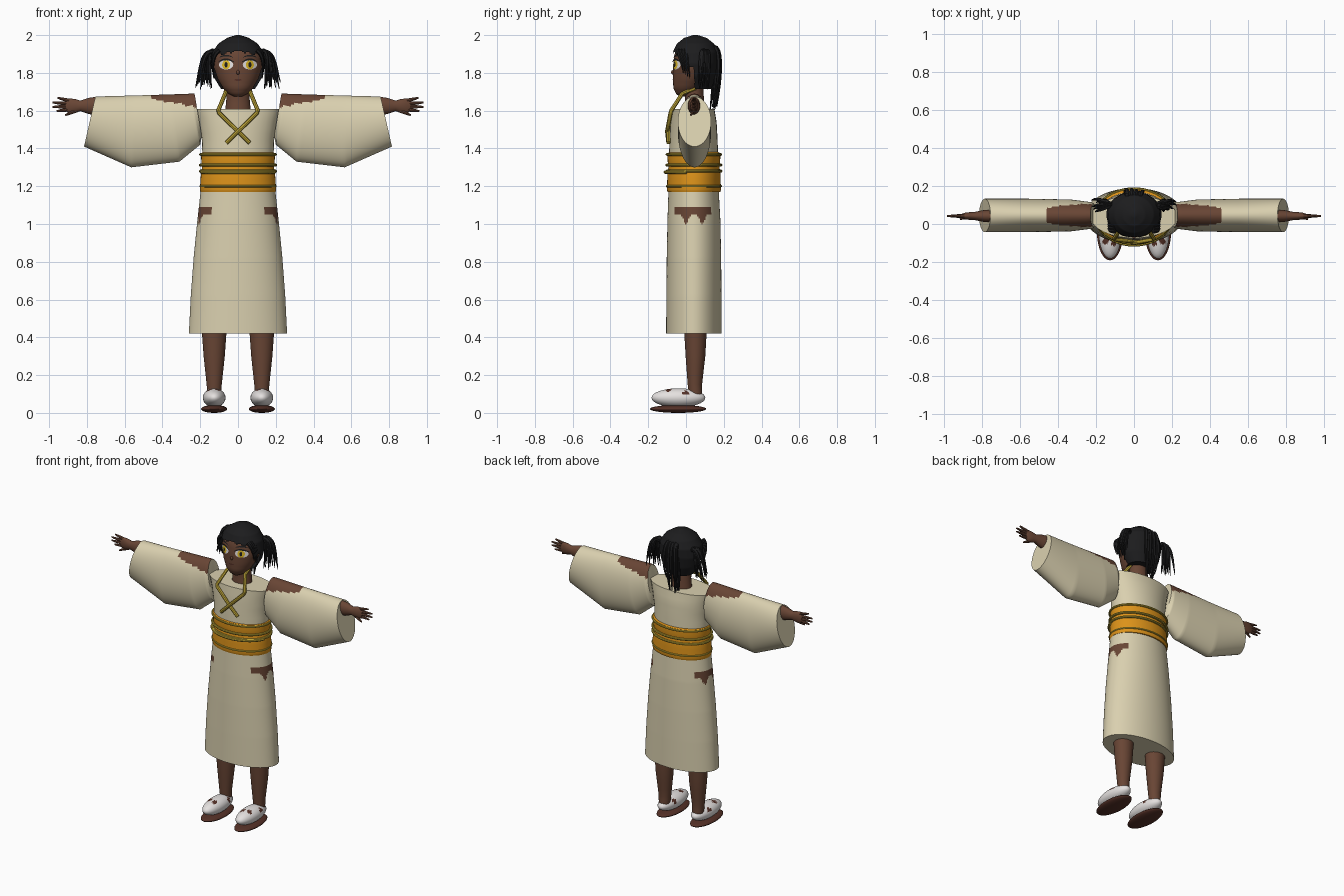
import bpy, bmesh, random
from math import sin, cos, pi, sqrt
from mathutils import Vector
from mathutils.geometry import interpolate_bezier

cube = bpy.data.objects.get("Cube")
if cube:
    bpy.data.objects.remove(cube)
random.seed(4)
SIDES = ((1, "left"), (-1, "right"))


def material(name, *rgb):
    m = bpy.data.materials.new(name)
    m.use_nodes = True
    m.diffuse_color = (*rgb, 1)
    bsdf = next(n for n in m.node_tree.nodes if n.type == 'BSDF_PRINCIPLED')
    bsdf.inputs["Base Color"].default_value = (*rgb, 1)
    bsdf.inputs["Roughness"].default_value = 0.8
    return m


skin = material("brown skin", 0.14, 0.06, 0.035)
cream = material("cream cloth", 0.70, 0.63, 0.43)
orange = material("orange sash", 0.72, 0.29, 0.01)
gold = material("gold cord", 0.52, 0.38, 0.04)
black = material("black hair", 0.012, 0.012, 0.013)
white = material("white", 0.78, 0.75, 0.74)
sole_red = material("dark red brown", 0.09, 0.03, 0.02)
amber = material("amber iris", 0.75, 0.5, 0.02)


def finish(name, bm, mats, rule=None):
    """Turn a bmesh into a smooth object; rule picks a material per face."""
    bmesh.ops.recalc_face_normals(bm, faces=bm.faces)
    if rule:
        for f in bm.faces:
            f.material_index = int(rule(f.calc_center_median()))
    me = bpy.data.meshes.new(name)
    bm.to_mesh(me)
    bm.free()
    for m in mats:
        me.materials.append(m)
    ob = bpy.data.objects.new(name, me)
    bpy.context.collection.objects.link(ob)
    bpy.ops.object.select_all(action='DESELECT')
    bpy.context.view_layer.objects.active = ob
    ob.select_set(True)
    bpy.ops.object.shade_smooth_by_angle(angle=0.7)
    return ob


def loft(bm, rings, caps=True, cyclic=False):
    loops = [[bm.verts.new(p) for p in r] for r in rings]
    pairs = list(zip(loops, loops[1:])) + ([(loops[-1], loops[0])] if cyclic else [])
    for a, b in pairs:
        for i in range(len(a)):
            j = (i + 1) % len(a)
            bm.faces.new((a[i], a[j], b[j], b[i]))
    if caps and not cyclic:
        bm.faces.new(loops[0])
        bm.faces.new(loops[-1])


def dense(sections, steps):
    out = []
    for a, b in zip(sections, sections[1:]):
        out += [tuple(p + (q - p) * k / steps for p, q in zip(a, b)) for k in range(steps)]
    return out + [sections[-1]]


def ellipse(z, rx, ry, cy, cx=0, n=32):
    return [(cx + rx * cos(2 * pi * i / n), cy + ry * sin(2 * pi * i / n), z) for i in range(n)]


def body(name, sections, mats, rule=None, steps=3, n=32, cx=0):
    bm = bmesh.new()
    loft(bm, [ellipse(*s, cx, n) for s in dense(sections, steps)])
    return finish(name, bm, mats, rule)


def tube(bm, path, radius, ref=(0, 1, 0), n=8, cyclic=False):
    """Sweep a circle; radius is a function of the way along the path."""
    path, rings = [Vector(p) for p in path], []
    last = len(path) - 1
    for i, p in enumerate(path):
        nxt = path[(i + 1) % len(path)] if cyclic else path[min(i + 1, last)]
        t = (nxt - path[i - 1 if cyclic else max(i - 1, 0)]).normalized()
        u = t.cross(Vector(ref)).normalized()
        v = t.cross(u)
        r = radius(i / last)
        rings.append([p + (u * cos(2 * pi * k / n) + v * sin(2 * pi * k / n)) * r for k in range(n)])
    loft(bm, rings, cyclic=cyclic)


def ball(name, centre, size, mats, rule=None):
    bm = bmesh.new()
    bmesh.ops.create_uvsphere(bm, u_segments=40, v_segments=28, radius=1)
    for v in bm.verts:
        v.co = Vector(c + s * k for c, s, k in zip(centre, size, v.co))
    return finish(name, bm, mats, rule)


# Skirt with torn hip openings
def hip_tear(c):
    tooth = max(0, 1 - abs((c.y + 0.0425) % 0.085 - 0.0425) / 0.024)
    return abs(c.x) > 0.13 and -0.06 < c.y < 0.135 and 1.045 - 0.05 * tooth < c.z < 1.09


body("skirt", [(0.42, 0.26, 0.147, 0.042), (0.62, 0.25, 0.146, 0.042), (0.82, 0.235, 0.144, 0.042),
               (1.02, 0.215, 0.14, 0.042), (1.2, 0.195, 0.132, 0.04)],
     [cream, skin], hip_tear, steps=18, n=112)
# Torso and neck
body("torso", [(1.36, 0.188, 0.13, 0.04), (1.45, 0.192, 0.127, 0.04), (1.54, 0.208, 0.122, 0.04),
               (1.61, 0.228, 0.112, 0.038)], [cream])
body("neck", [(1.59, 0.068, 0.055, 0.045), (1.66, 0.062, 0.05, 0.045), (1.75, 0.06, 0.05, 0.04)], [skin])

# Sash and its cords
body("sash", [(1.17, 0.199, 0.14, 0.042), (1.18, 0.202, 0.143, 0.042), (1.27, 0.196, 0.14, 0.042),
              (1.3, 0.19, 0.135, 0.042), (1.33, 0.194, 0.139, 0.042), (1.375, 0.196, 0.14, 0.042),
              (1.38, 0.185, 0.13, 0.042)], [orange], n=48)
bm = bmesh.new()
for z, r in ((1.368, 0.007), (1.312, 0.008), (1.28, 0.008), (1.2, 0.006)):
    tube(bm, ellipse(z, 0.199, 0.143, 0.042, n=48), lambda t: r, (0, 0, 1), cyclic=True)
tube(bm, [(0.2 * cos(a), 0.042 - 0.152 * sin(a), 1.275) for a in (pi * i / 24 for i in range(2, 23))],
     lambda t: 0.009, (0, 0, 1))
finish("sash_cords", bm, [gold])

# Neck cord crossing on the chest
bm = bmesh.new()
for s, _ in SIDES:
    tube(bm, [(s * x, y, z) for x, y, z in ((0.06, 0.05, 1.72), (0.068, -0.02, 1.69), (0.105, -0.078, 1.6),
         (0.1, -0.082, 1.588), (0, -0.096 - 0.004 * s, 1.49), (-0.062, -0.093, 1.43))], lambda t: 0.011)
finish("neck_cord", bm, [gold])

# Legs, shoes, sleeves and hands
SLEEVE = [(0.23, 1.69, 0.192, 1.47, 0.06), (0.25, 1.69, 0.2, 1.42, 0.07), (0.36, 1.686, 0.31, 1.33, 0.084),
          (0.56, 1.68, 0.565, 1.3, 0.088), (0.755, 1.675, 0.815, 1.41, 0.088)]


def shoulder_tear(c):
    t = (abs(c.x) - 0.23) / 0.23
    return t < 1 and c.z > 1.622 + 0.038 * t + 0.005 * sin(abs(c.x) * 130)


def shoe_spot(c):
    spots = ((0.105, -0.1, 0.125), (0.15, -0.09, 0.12), (0.17, 0.0, 0.105), (0.08, 0.01, 0.1))
    return any((Vector((abs(c.x), c.y, c.z)) - Vector(p)).length < 0.017 for p in spots)


for s, side in SIDES:
    body(side + "_leg", [(0.09, 0.036, 0.036, 0.05), (0.15, 0.04, 0.038, 0.047), (0.3, 0.056, 0.052, 0.05),
                         (0.44, 0.066, 0.06, 0.05)], [skin], cx=s * 0.126)
    ball(side + "_sole", (s * 0.126, -0.042, 0.021), (0.069, 0.149, 0.021), [sole_red])
    ball(side + "_shoe", (s * 0.126, -0.04, 0.08), (0.06, 0.142, 0.05), [white, sole_red], shoe_spot)

    bm = bmesh.new()
    rings = []
    for xt, zt, xb, zb, w in dense(SLEEVE, 16):
        angles = [2 * pi * i / 64 for i in range(64)]
        rings.append([(s * (xb + (xt - xb) * (cos(a) + 1) / 2), 0.045 + w * sin(a),
                       zb + (zt - zb) * (cos(a) + 1) / 2) for a in angles])
    loft(bm, rings)
    finish(side + "_sleeve", bm, [cream, skin], shoulder_tear)

    bm = bmesh.new()
    arm = ((0.74, 0.034, 0.05), (0.79, 0.031, 0.043), (0.835, 0.022, 0.028), (0.86, 0.021, 0.036),
           (0.89, 0.017, 0.04), (0.91, 0.01, 0.03))
    loft(bm, [[(s * x, 0.042 + ry * cos(pi * i / 10), 1.625 + rz * sin(pi * i / 10)) for i in range(20)]
              for x, ry, rz in arm])
    for x0, z0, x1, z1 in ((0.88, 1.65, 0.955, 1.668), (0.89, 1.637, 0.983, 1.643), (0.89, 1.622, 0.983, 1.62),
                           (0.885, 1.607, 0.96, 1.598), (0.845, 1.605, 0.915, 1.576)):
        path = [(s * (x0 + (x1 - x0) * k / 4), 0.042 - 0.004 * k * (z0 < 1.606), z0 + (z1 - z0) * k / 4)
                for k in range(5)]
        tube(bm, path, lambda t: 0.0105 - 0.006 * t ** 2)
    finish(side + "_hand", bm, [skin])

# Head
HEAD = [(1.674, 0.02, 0.02, -0.015), (1.69, 0.05, 0.045, -0.008), (1.72, 0.08, 0.075, 0.008),
        (1.77, 0.108, 0.095, 0.026), (1.83, 0.128, 0.108, 0.04), (1.89, 0.128, 0.108, 0.045),
        (1.94, 0.105, 0.095, 0.05), (1.97, 0.07, 0.06, 0.05), (1.985, 0.02, 0.02, 0.05)]
body("head", HEAD, [skin], n=48)
ball("nose", (0, -0.067, 1.803), (0.009, 0.012, 0.012), [skin])


def face_y(x, z):
    for a, b in zip(HEAD, HEAD[1:]):
        if a[0] <= z <= b[0]:
            rx, ry, cy = (p + (q - p) * (z - a[0]) / (b[0] - a[0]) for p, q in zip(a[1:], b[1:]))
            return cy - ry * sqrt(max(0, 1 - (x / rx) ** 2))


def plate(name, cx, cz, w, h, mat, lift, bend=0.0):
    """Thin oval that hugs the face; bend arches it."""
    bm = bmesh.new()
    rings = []
    for k in (1, 0.7, 0.4, 0.08):
        pts = [(cx + k * w * cos(pi * i / 12), k * h * sin(pi * i / 12)) for i in range(24)]
        pts = [(x, cz + dz - bend * ((x - cx) / w) ** 2) for x, dz in pts]
        rings.append([(x, face_y(x, z) - lift, z) for x, z in pts])
    loft(bm, rings)
    finish(name, bm, [mat])


for s, side in SIDES:
    x = s * 0.063
    plate(side + "_eye_white", x, 1.843, 0.038, 0.025, white, 0.003)
    plate(side + "_iris", x, 1.843, 0.021, 0.024, amber, 0.005)
    plate(side + "_pupil", x, 1.843, 0.008, 0.014, black, 0.007)
    plate(side + "_lash", x, 1.872, 0.043, 0.005, black, 0.007, 0.016)
    plate(side + "_brow", x, 1.892, 0.036, 0.004, black, 0.004, 0.01)
plate("mouth", 0, 1.762, 0.02, 0.005, sole_red, 0.003, -0.002)

# Hair cap, opened over the face
HAIR = [(1.715, 0.09, 0.075, 0.06), (1.78, 0.13, 0.108, 0.05), (1.85, 0.145, 0.12, 0.05),
        (1.91, 0.136, 0.12, 0.05), (1.955, 0.104, 0.098, 0.05), (1.985, 0.058, 0.06, 0.05),
        (2.0, 0.012, 0.012, 0.05)]
bm = bmesh.new()
loft(bm, [ellipse(*r, n=80) for r in dense(HAIR, 8)])


def shows_face(c):
    hairline = 1.912 - 1.7 * c.x ** 2 + 0.006 * sin(abs(c.x) * 140)
    return c.y < (0.045 if c.z < 1.83 else 0.01) and c.z < hairline


bmesh.ops.delete(bm, geom=[f for f in bm.faces if shows_face(f.calc_center_median())], context='FACES')
finish("hair_cap", bm, [black])


def strand(bm, a, b, c, d, r, ref=(0, 1, 0)):
    path = interpolate_bezier(Vector(a), Vector(b), Vector(c), Vector(d), 12)
    tube(bm, path, lambda t: r * (1 - 0.85 * t ** 2), ref, 6)


# Side locks and side tails
for s, side in SIDES:
    bm = bmesh.new()
    for k in range(4):
        strand(bm, (s * 0.1, -0.04 + 0.015 * k, 1.92), (s * 0.13, -0.04 + 0.015 * k, 1.9),
               (s * 0.14, -0.02 + 0.01 * k, 1.85), (s * 0.128, -0.015 + 0.012 * k, 1.8 - 0.01 * k), 0.011)
    finish(side + "_side_lock", bm, [black])
    bm = bmesh.new()
    for k in range(14):
        t, y = k / 13, 0.1 + random.uniform(-0.03, 0.035)
        strand(bm, (s * 0.115, 0.1, 1.9), (s * (0.16 + 0.03 * t), y, 1.97 - 0.02 * t),
               (s * (0.15 + 0.05 * t), y, 1.82), (s * (0.14 + 0.085 * t), y - 0.01, 1.72 + random.uniform(-0.01, 0.05)),
               0.012)
    finish(side + "_side_tail", bm, [black])

# Back tail
bm = bmesh.new()
for k in range(18):
    x, y = random.uniform(-0.05, 0.05), random.uniform(-0.02, 0.02)
    strand(bm, (x * 0.5, 0.13, 1.93), (x, 0.18 + y, 1.98), (x * 1.3, 0.165 + y, 1.75),
           (x * 0.7, 0.145 + y, 1.59 + random.uniform(0, 0.1)), 0.013, (1, 0, 0))
finish("back_tail", bm, [black])
